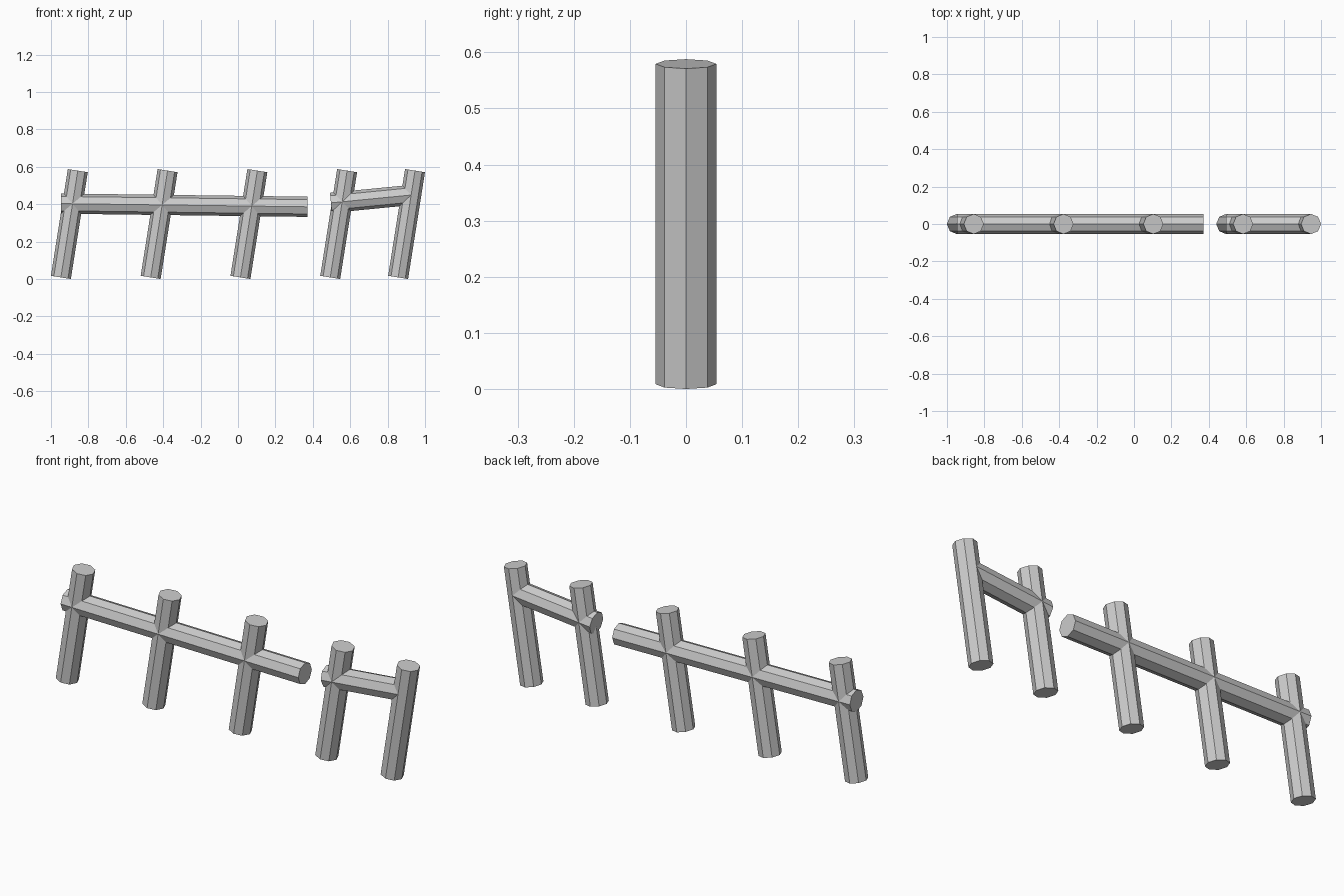
import bpy
import math
from mathutils import Vector

if "Cube" in bpy.data.objects:
    bpy.data.objects.remove(bpy.data.objects["Cube"])

RADIUS = 0.054
SIDES = 8

grey = bpy.data.materials.new("grey wood")
grey.diffuse_color = (0.6, 0.6, 0.6, 1)
grey.use_nodes = True
grey.node_tree.nodes["Principled BSDF"].inputs["Base Color"].default_value = grey.diffuse_color


def beam(name, start, end):
    """Eight-sided beam between two (x, z) points in the y = 0 plane."""
    a = Vector((start[0], 0, start[1]))
    b = Vector((end[0], 0, end[1]))
    d = b - a
    bpy.ops.mesh.primitive_cylinder_add(
        vertices=SIDES, radius=RADIUS, depth=d.length,
        location=(a + b) / 2, rotation=(0, math.atan2(d.x, d.z), 0))
    obj = bpy.context.object
    obj.name = name
    obj.data.materials.append(grey)
    return obj


# Leaning posts
TILT = math.radians(9)
LENGTH = 0.578
foot_z = RADIUS * math.sin(TILT)
for i, x in enumerate((-0.947, -0.467, 0.013, 0.493, 0.856)):
    top = (x + LENGTH * math.sin(TILT), foot_z + LENGTH * math.cos(TILT))
    beam(f"post_{i + 1}", (x, foot_z), top)

# Broken rail: long piece and short piece with a gap between them
beam("long_rail", (-0.947, 0.403), (0.372, 0.386))
beam("short_rail", (0.497, 0.407), (0.925, 0.449))
